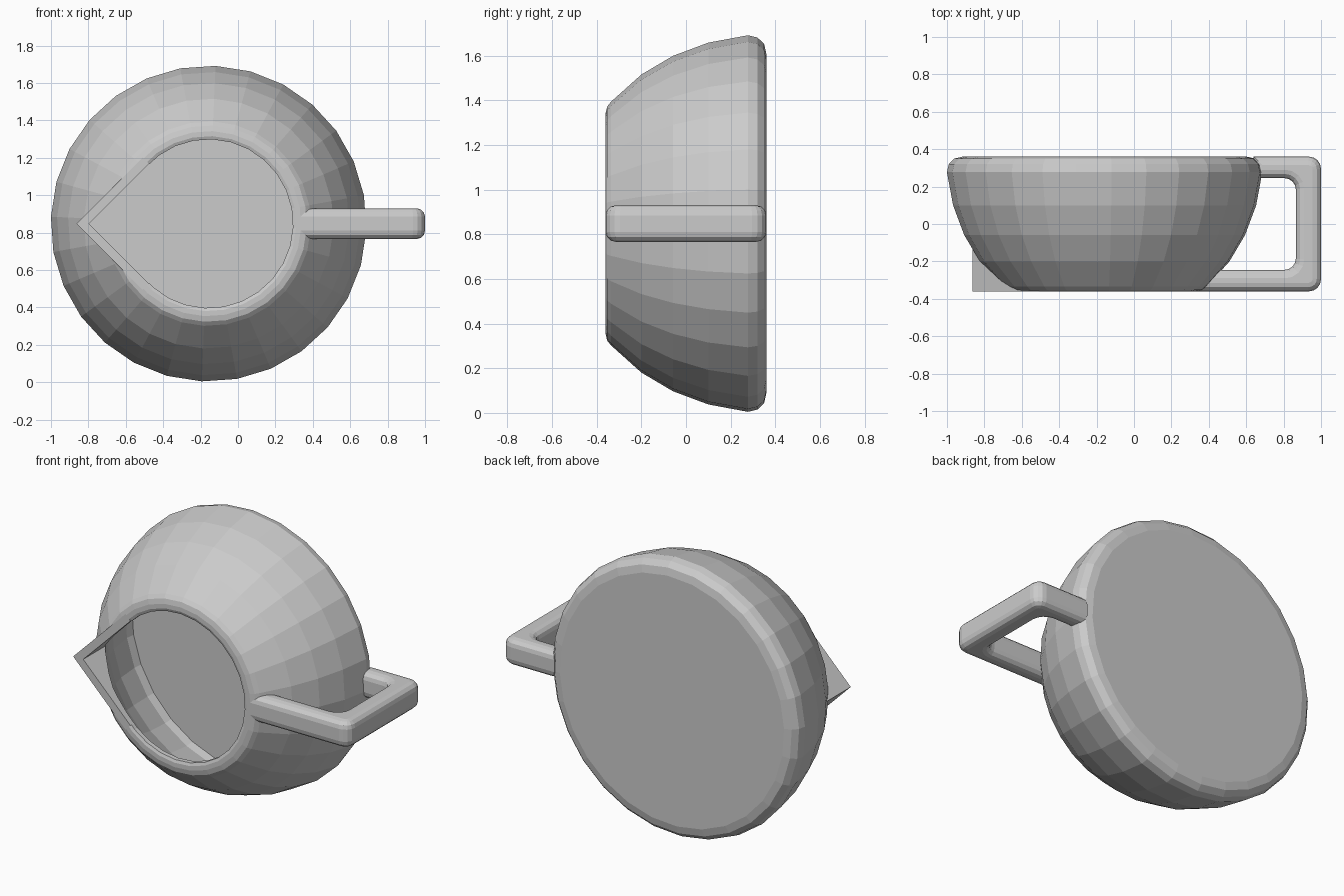
import bpy, bmesh
from math import sin, cos, pi, radians
from mathutils import Vector

if "Cube" in bpy.data.objects:
    bpy.data.objects.remove(bpy.data.objects["Cube"])

CX, CZ, SIDES = -0.157, 0.848, 28


def finish(bm, name):
    bmesh.ops.recalc_face_normals(bm, faces=bm.faces)
    me = bpy.data.meshes.new(name)
    bm.to_mesh(me)
    bm.free()
    ob = bpy.data.objects.new(name, me)
    bpy.context.collection.objects.link(ob)
    return ob


def lathe(name, profile):
    """Closed solid turned around the y axis from (y, radius) points."""
    bm = bmesh.new()
    rings = []
    for y, r in profile:
        angs = [radians(-2.5) + 2 * pi * i / SIDES for i in range(SIDES)]
        rings.append([bm.verts.new((CX + r * cos(a), y, CZ + r * sin(a))) for a in angs])
    for a, b in zip(rings, rings[1:]):
        for i in range(SIDES):
            j = (i + 1) % SIDES
            bm.faces.new((a[i], a[j], b[j], b[i]))
    bm.faces.new(rings[0])
    bm.faces.new(rings[-1])
    return finish(bm, name)


def prism(bm, points, vec):
    face = bm.faces.new([bm.verts.new(p) for p in points])
    new = bmesh.ops.extrude_face_region(bm, geom=[face])["geom"]
    bmesh.ops.translate(bm, vec=vec, verts=[v for v in new if isinstance(v, bmesh.types.BMVert)])


def spout_wedge(name, r, y0, y1):
    """Kite with sides tangent to the mouth circle, extruded along y."""
    k = r * cos(pi / 4)
    pts = [(-2 * k, 0), (-k, k), (0, 0), (-k, -k)]
    bm = bmesh.new()
    prism(bm, [(CX + x, y0, CZ + z) for x, z in pts], (0, y1 - y0, 0))
    return finish(bm, name)


def boolean(ob, other, op):
    m = ob.modifiers.new(op.lower(), "BOOLEAN")
    m.object, m.operation, m.solver = other, op, "EXACT"
    other.hide_render = True
    other.hide_set(True)


# Bowl-shaped body lying on its side, base at the back
body = lathe("pitcher_body", [
    (-0.345, 0.43), (-0.36, 0.468), (-0.36, 0.495), (-0.353, 0.525), (-0.335, 0.547),
    (-0.2, 0.668), (-0.058, 0.752), (0.1, 0.811), (0.277, 0.844),
    (0.32, 0.834), (0.35, 0.805), (0.36, 0.76)])

# Hollow inside and pouring spout
cavity = lathe("cavity_cutter", [
    (-0.42, 0.451), (-0.325, 0.451), (-0.295, 0.51), (-0.165, 0.63),
    (-0.035, 0.705), (0.09, 0.76), (0.26, 0.79), (0.31, 0.78)])
spout = spout_wedge("spout_helper", 0.5, -0.36, -0.06)
spout_cut = spout_wedge("spout_cutter", 0.452, -0.42, 0.02)
boolean(body, spout, "UNION")
boolean(body, cavity, "DIFFERENCE")
boolean(body, spout_cut, "DIFFERENCE")

# Apply the cuts, then remove the helpers
bpy.context.view_layer.update()
deps = bpy.context.evaluated_depsgraph_get()
result = bpy.data.meshes.new_from_object(body.evaluated_get(deps))
body.modifiers.clear()
body.data = result
for helper in (cavity, spout, spout_cut):
    bpy.data.objects.remove(helper)


# Bracket handle: rounded outline, thick in z, with soft edges
def corner(cx, cy, r, a0, a1, n=4):
    return [(cx + r * cos(radians(a0 + (a1 - a0) * i / n)),
             cy + r * sin(radians(a0 + (a1 - a0) * i / n))) for i in range(n + 1)]


outline = ([(0.325, -0.36)] + corner(0.935, -0.295, 0.065, -90, 0)
           + corner(0.935, 0.295, 0.065, 0, 90) + [(0.64, 0.36), (0.64, 0.245)]
           + corner(0.805, 0.185, 0.06, 90, 0) + corner(0.805, -0.185, 0.06, 0, -90)
           + [(0.325, -0.245)])
bm = bmesh.new()
prism(bm, [(x, y, CZ - 0.082) for x, y in outline], (0, 0, 0.164))
flat_edges = [e for e in bm.edges if abs(e.verts[0].co.z - e.verts[1].co.z) < 1e-5]
bmesh.ops.bevel(bm, geom=flat_edges, offset=0.045, segments=3, profile=0.5, affect="EDGES")
finish(bm, "handle")
